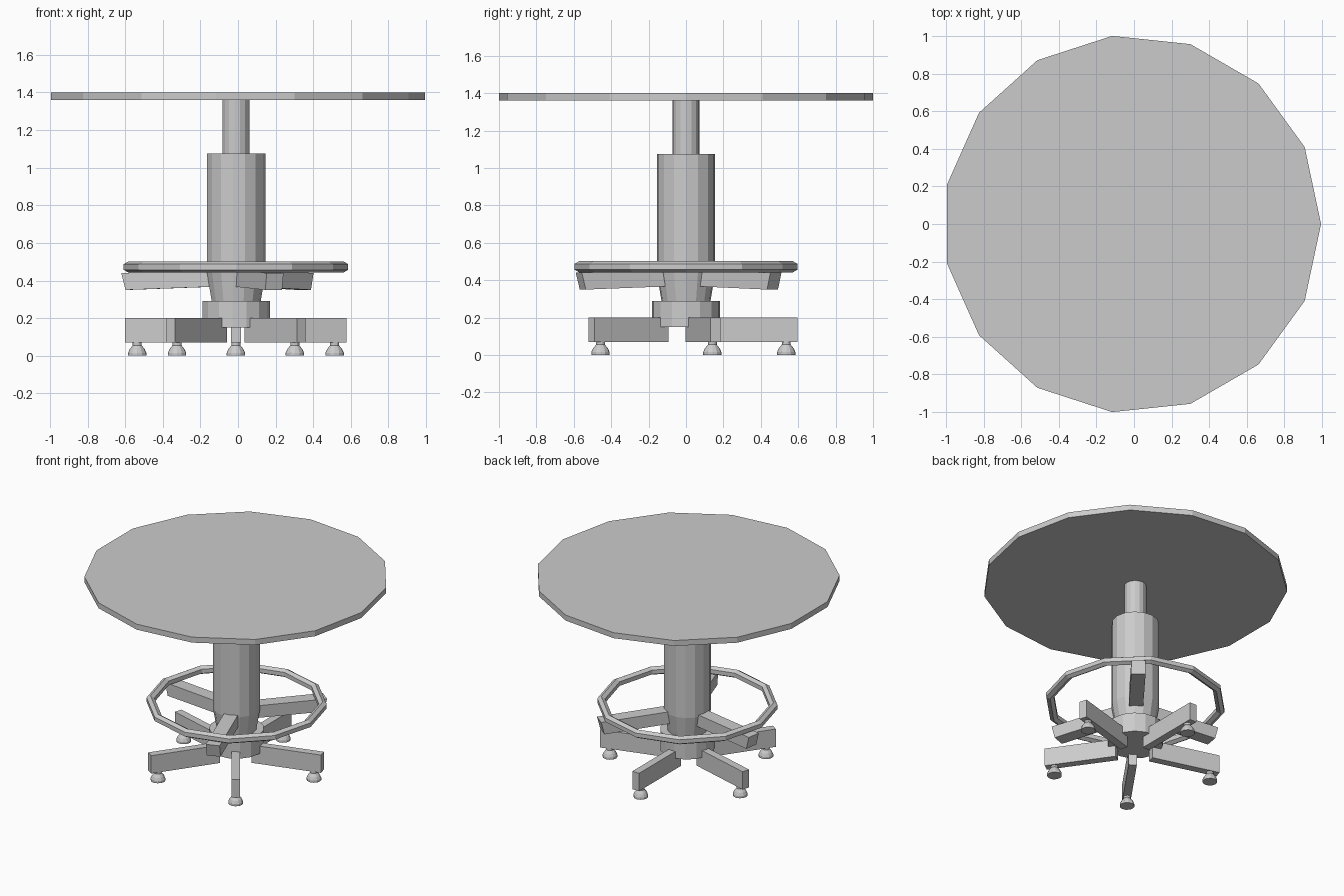
import bpy, bmesh, math
from mathutils import Matrix, Vector

if "Cube" in bpy.data.objects:
    bpy.data.objects.remove(bpy.data.objects["Cube"])

CX = -0.011  # shared centre axis


def finish(name, bm):
    bmesh.ops.recalc_face_normals(bm, faces=bm.faces)
    me = bpy.data.meshes.new(name)
    bm.to_mesh(me)
    bm.free()
    ob = bpy.data.objects.new(name, me)
    bpy.context.collection.objects.link(ob)
    return ob


def turned(name, profile, sides, loc=(CX, 0)):
    """Capped low-poly solid from (radius, z) points."""
    bm = bmesh.new()
    rings = []
    for r, z in profile:
        rings.append([bm.verts.new((loc[0] + r * math.cos(2 * math.pi * i / sides),
                                    loc[1] + r * math.sin(2 * math.pi * i / sides), z))
                      for i in range(sides)])
    for a, b in zip(rings, rings[1:]):
        for i in range(sides):
            j = (i + 1) % sides
            bm.faces.new((a[i], a[j], b[j], b[i]))
    bm.faces.new(rings[0])
    bm.faces.new(rings[-1])
    return finish(name, bm)


def radial_bar(name, profile, width, deg, loc):
    """Bar with an (r, z) side profile, pointing outwards at an angle."""
    bm = bmesh.new()
    face = bm.faces.new([bm.verts.new((r, -width / 2, z)) for r, z in profile])
    ext = bmesh.ops.extrude_face_region(bm, geom=[face])
    moved = [g for g in ext["geom"] if isinstance(g, bmesh.types.BMVert)]
    bmesh.ops.translate(bm, verts=moved, vec=(0, width, 0))
    m = Matrix.Translation((loc[0], loc[1], 0)) @ Matrix.Rotation(math.radians(deg), 4, 'Z')
    bmesh.ops.transform(bm, matrix=m, verts=bm.verts)
    # the starting face is kept by the extrusion only if needed; make sure it is closed
    bmesh.ops.holes_fill(bm, edges=[e for e in bm.edges if e.is_boundary], sides=8)
    return finish(name, bm)


# table top
turned("table_top", [(1.0055, 1.36), (1.0055, 1.40)], 15)

# column: thin rod, thick sleeve with tapered foot, base collar
turned("column_rod", [(0.073, 1.05), (0.073, 1.365)], 15)
turned("column_sleeve", [(0.13, 0.28), (0.157, 0.44), (0.157, 1.075)], 15)
turned("base_collar", [(0.182, 0.15), (0.182, 0.29)], 15)

# foot ring: 12 sides with a hexagonal section
bm = bmesh.new()
N, M = 12, 6
grid = []
for i in range(N):
    a = 2 * math.pi * i / N
    row = []
    for k in range(M):
        b = 2 * math.pi * (k + 0.5) / M
        r = 0.571 + 0.03 * math.cos(b)
        row.append(bm.verts.new((CX + r * math.cos(a), r * math.sin(a),
                                 0.472 + 0.03 * math.sin(b))))
    grid.append(row)
for i in range(N):
    for k in range(M):
        p, q, l = grid[i], grid[(i + 1) % N], (k + 1) % M
        bm.faces.new((p[k], q[k], q[l], p[l]))
finish("foot_ring", bm)

# three arms carrying the ring
for n, deg in enumerate((52, 171, -70)):
    radial_bar(f"ring_arm_{n + 1}",
               [(0.12, 0.367), (0.587, 0.35), (0.61, 0.44), (0.12, 0.455)],
               0.095, deg, (CX, 0))

# five legs with levelling feet
LY = -0.01
for n, deg in enumerate((90, 16, 164, -55, -125)):
    radial_bar(f"leg_{n + 1}", [(0.12, 0.07), (0.605, 0.07), (0.605, 0.20), (0.12, 0.20)],
               0.055, deg, (CX, LY))
    a = math.radians(deg)
    turned(f"foot_{n + 1}", [(0.049, 0), (0.049, 0.015), (0.04, 0.035), (0.024, 0.055), (0.024, 0.075)],
           12, (CX + 0.546 * math.cos(a), LY + 0.546 * math.sin(a)))
